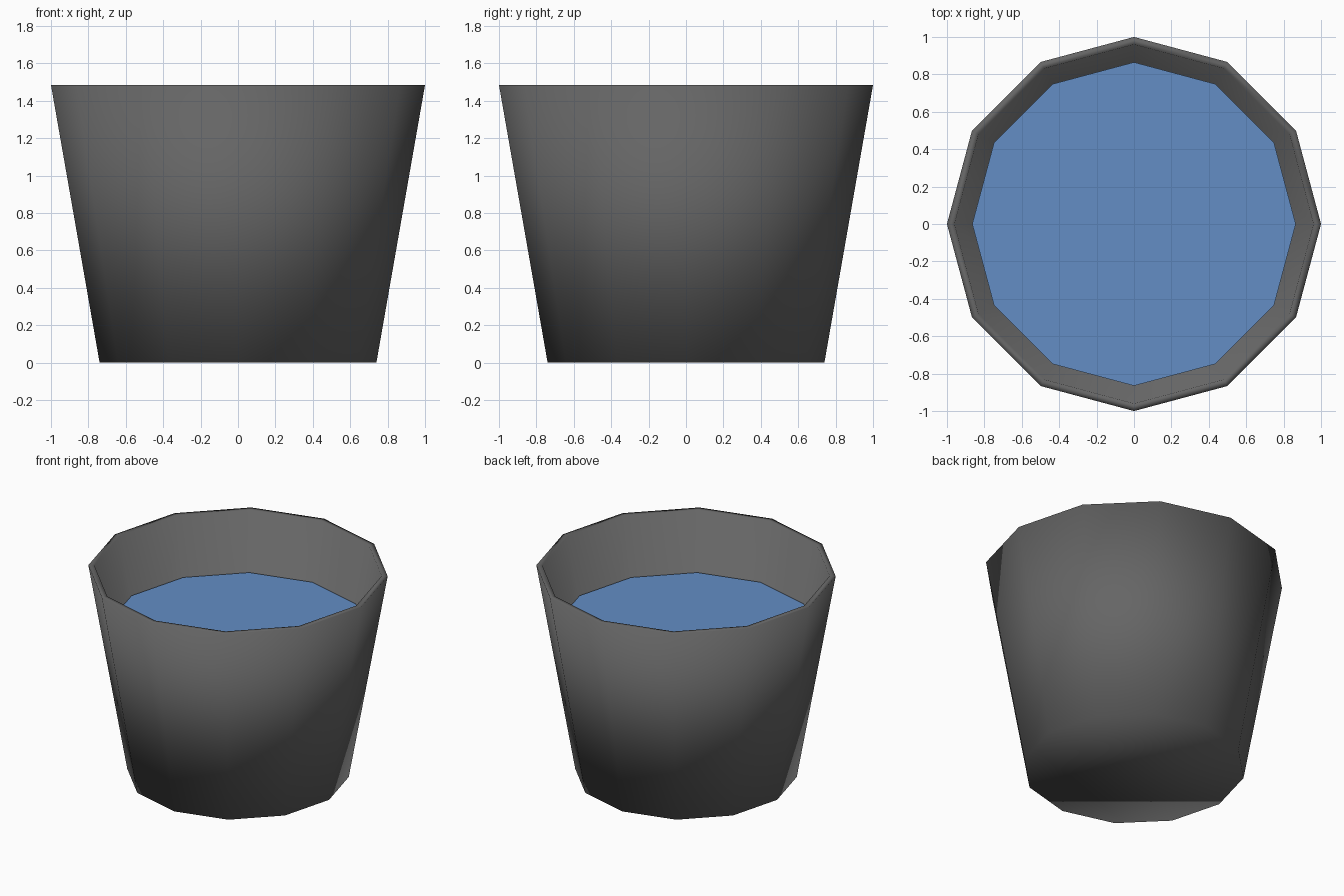
import bpy, bmesh, math

if "Cube" in bpy.data.objects:
    bpy.data.objects.remove(bpy.data.objects["Cube"])

SIDES = 12


def material(name, rgb):
    m = bpy.data.materials.new(name)
    m.diffuse_color = (*rgb, 1.0)
    m.use_nodes = True
    m.node_tree.nodes["Principled BSDF"].inputs["Base Color"].default_value = m.diffuse_color
    return m


def ring(bm, r, z):
    return [bm.verts.new((r * math.cos(2 * math.pi * i / SIDES),
                          r * math.sin(2 * math.pi * i / SIDES), z))
            for i in range(SIDES)]


def lathe(name, profile, mat, close_start, close_end, smooth):
    bm = bmesh.new()
    rings = [ring(bm, r, z) for r, z in profile]
    for a, b in zip(rings, rings[1:]):
        for i in range(SIDES):
            j = (i + 1) % SIDES
            bm.faces.new((a[i], a[j], b[j], b[i]))
    if close_start:
        bm.faces.new(rings[0][::-1])
    if close_end:
        bm.faces.new(rings[-1])
    for f in bm.faces:
        f.smooth = smooth
    me = bpy.data.meshes.new(name)
    bm.to_mesh(me)
    bm.free()
    me.materials.append(mat)
    ob = bpy.data.objects.new(name, me)
    bpy.context.collection.objects.link(ob)
    return ob


grey = material("dark grey metal", (0.13, 0.13, 0.13))
blue = material("water blue", (0.125, 0.27, 0.56))

# Tapered bucket: outer wall, thin rim, inner wall and inner floor
lathe("bucket", [(0.74, 0.0), (1.0, 1.485), (0.96, 1.485), (0.69, 0.06)],
      grey, True, True, True)

# Flat water surface
lathe("water", [(0.865, 1.07)], blue, False, True, False)
